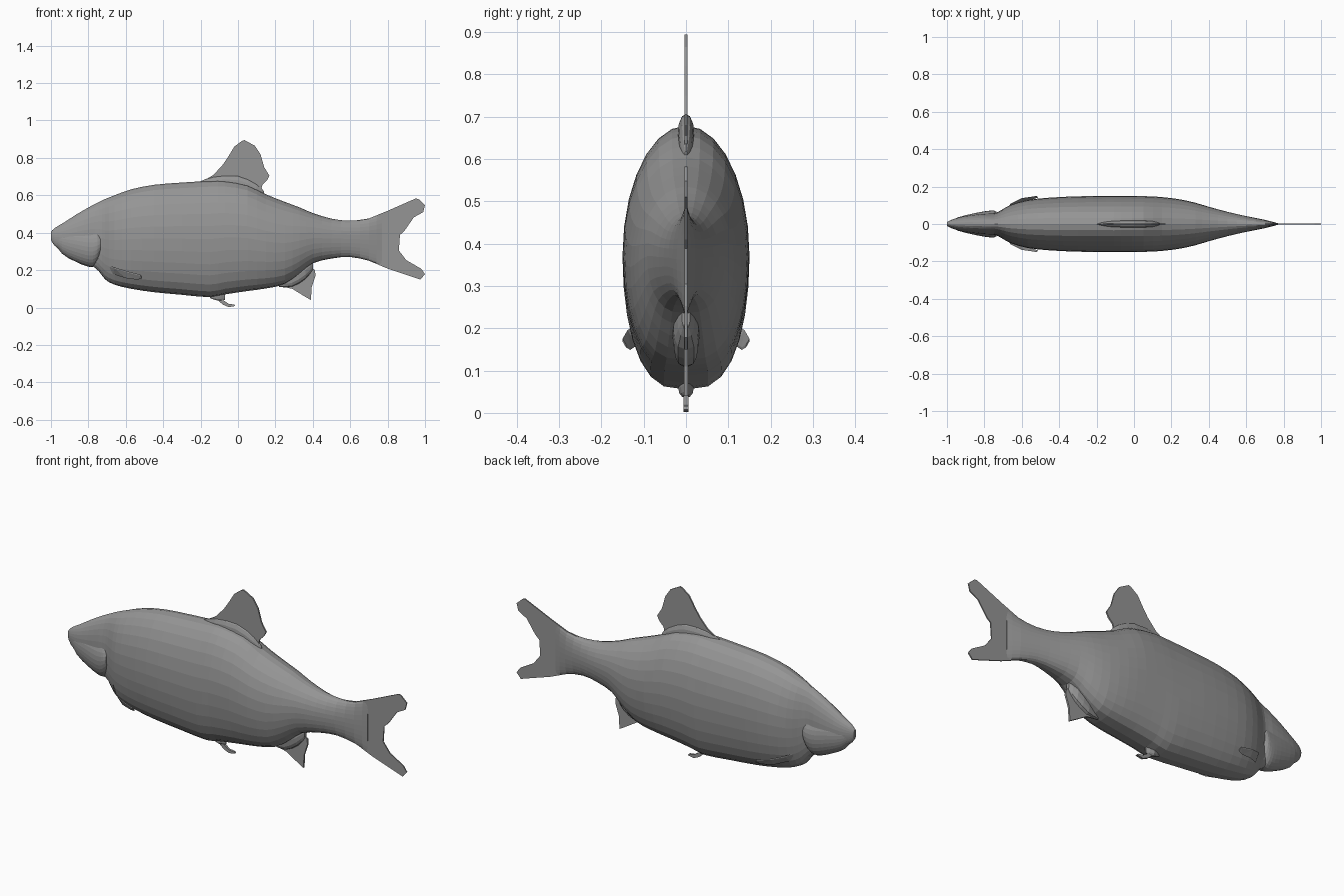
import bpy, bmesh, math
from mathutils import Vector

grey = bpy.data.materials.new("fish grey")
grey.diffuse_color = (0.3, 0.3, 0.3, 1)


def finish(bm, name):
    bmesh.ops.recalc_face_normals(bm, faces=bm.faces)
    me = bpy.data.meshes.new(name)
    bm.to_mesh(me)
    bm.free()
    me.materials.append(grey)
    ob = bpy.data.objects.new(name, me)
    bpy.context.collection.objects.link(ob)
    return ob


def spline(rows, steps):
    """Catmull-Rom interpolation of section rows."""
    out = []
    for i in range(len(rows) - 1):
        p = [rows[max(0, min(len(rows) - 1, i + k))] for k in (-1, 0, 1, 2)]
        for s in range(steps):
            t = s / steps
            out.append([b + 0.5 * t * (c - a + t * (2*a - 5*b + 4*c - d + t * (3*(b - c) + d - a)))
                        for a, b, c, d in zip(*p)])
    return out + [list(rows[-1])]


def loft(name, rows, steps=2, sides=28, low_power=0.7):
    """Skin sections given as (x, top z, bottom z, half width)."""
    bm = bmesh.new()
    rings = []
    for x, top, low, w in spline(rows, steps):
        ring = []
        for i in range(sides):
            a = 2 * math.pi * i / sides
            c, s = math.cos(a), math.sin(a)
            power = low_power if s < 0 else 1.0
            y = math.copysign(abs(c) ** power, c) * max(w, 0.002)
            ring.append(bm.verts.new((x, y, (top + low) / 2 + s * (top - low) / 2)))
        rings.append(ring)
    for a, b in zip(rings, rings[1:]):
        for i in range(sides):
            j = (i + 1) % sides
            bm.faces.new((a[i], a[j], b[j], b[i]))
    bm.faces.new(rings[0])
    bm.faces.new(rings[-1])
    return finish(bm, name)


def plate(name, points, offset):
    """Thin fin: an outline extruded by an offset vector."""
    bm = bmesh.new()
    offset = Vector(offset)
    face = bm.faces.new([bm.verts.new(Vector(p) - offset / 2) for p in points])
    grown = bmesh.ops.extrude_face_region(bm, geom=[face], use_keep_orig=True)
    moved = [g for g in grown["geom"] if isinstance(g, bmesh.types.BMVert)]
    bmesh.ops.translate(bm, verts=moved, vec=offset)
    bmesh.ops.triangulate(bm, faces=[f for f in bm.faces if len(f.verts) > 4])
    return finish(bm, name)


def upright_fin(name, outline, thick=0.006):
    return plate(name, [(x, 0, z) for x, z in outline], (0, thick, 0))


# Body with the forehead, pinched in behind the gills
loft("body", [
    (-1.0, .405, .36, .010), (-.98, .425, .33, .021), (-.93, .455, .295, .037),
    (-.86, .50, .255, .049), (-.79, .54, .228, .056), (-.745, .563, .195, .058),
    (-.71, .58, .15, .074), (-.66, .60, .122, .102), (-.57, .632, .10, .128),
    (-.45, .656, .082, .141), (-.3, .668, .068, .148), (-.15, .677, .055, .150),
    (-.07, .677, .07, .150), (.05, .655, .088, .149), (.15, .605, .102, .144),
    (.25, .565, .125, .131), (.33, .535, .18, .113), (.4, .505, .236, .092),
    (.5, .475, .262, .065), (.6, .464, .27, .042), (.7, .476, .25, .022),
    (.77, .503, .222, .004)])

# Gill covers and lower jaw, standing proud of the body
loft("gill_covers", [
    (-.995, .39, .362, .012), (-.94, .42, .287, .036), (-.87, .43, .246, .054),
    (-.81, .43, .221, .066), (-.775, .43, .218, .071), (-.75, .425, .24, .072),
    (-.735, .405, .275, .066)], low_power=0.9)

# Upright fins
upright_fin("tail_fin", [
    (.62, .464), (.7, .476), (.8, .517), (.95, .583), (.965, .58), (1.0, .548), (.99, .51),
    (.94, .482), (.89, .41), (.866, .388), (.86, .305), (.9, .253), (.98, .207),
    (1.0, .178), (.975, .15), (.9, .175), (.8, .208), (.7, .25), (.62, .27)])
upright_fin("dorsal_fin", [
    (-.2, .66), (-.18, .68), (-.13, .71), (-.08, .765), (-.05, .81), (-.02, .86), (.02, .89),
    (.035, .895), (.09, .865), (.12, .82), (.14, .75), (.168, .705), (.155, .68),
    (.13, .655), (.12, .61), (.1, .58)], 0.008)
# Thickened root under the dorsal fin
loft("dorsal_root", [
    (-.2, .675, .62, .004), (-.13, .70, .62, .016), (0, .705, .61, .02),
    (.1, .66, .58, .016), (.14, .62, .56, .004)], sides=12)
upright_fin("anal_fin", [
    (.2, .13), (.23, .113), (.29, .1), (.36, .057), (.39, .04), (.394, .11), (.414, .17),
    (.412, .2), (.39, .215), (.38, .27), (.3, .2)], 0.01)
loft("anal_root", [
    (.22, .16, .11, .01), (.29, .2, .11, .028), (.36, .25, .15, .03),
    (.4, .26, .2, .01)], sides=12)
upright_fin("pelvic_fin", [
    (-.13, .07), (-.11, .04), (-.08, .015), (-.05, .002), (-.015, .008), (-.02, .016),
    (-.05, .02), (-.08, .04), (-.095, .062), (-.09, .09)], 0.012)
loft("pelvic_root", [
    (-.15, .08, .05, .004), (-.11, .08, .036, .018), (-.07, .09, .04, .004)], sides=10)

# Pectoral fins, swept back along the lower flanks
for side, label in ((-1, "right"), (1, "left")):
    plate("pectoral_fin_" + label, [
        (x, side * y, z) for x, y, z in (
            (-.69, .07, .222), (-.66, .108, .212), (-.6, .138, .193), (-.52, .150, .172),
            (-.512, .142, .158), (-.54, .132, .152), (-.6, .12, .16), (-.67, .075, .182))],
        (0, 0, .006))
